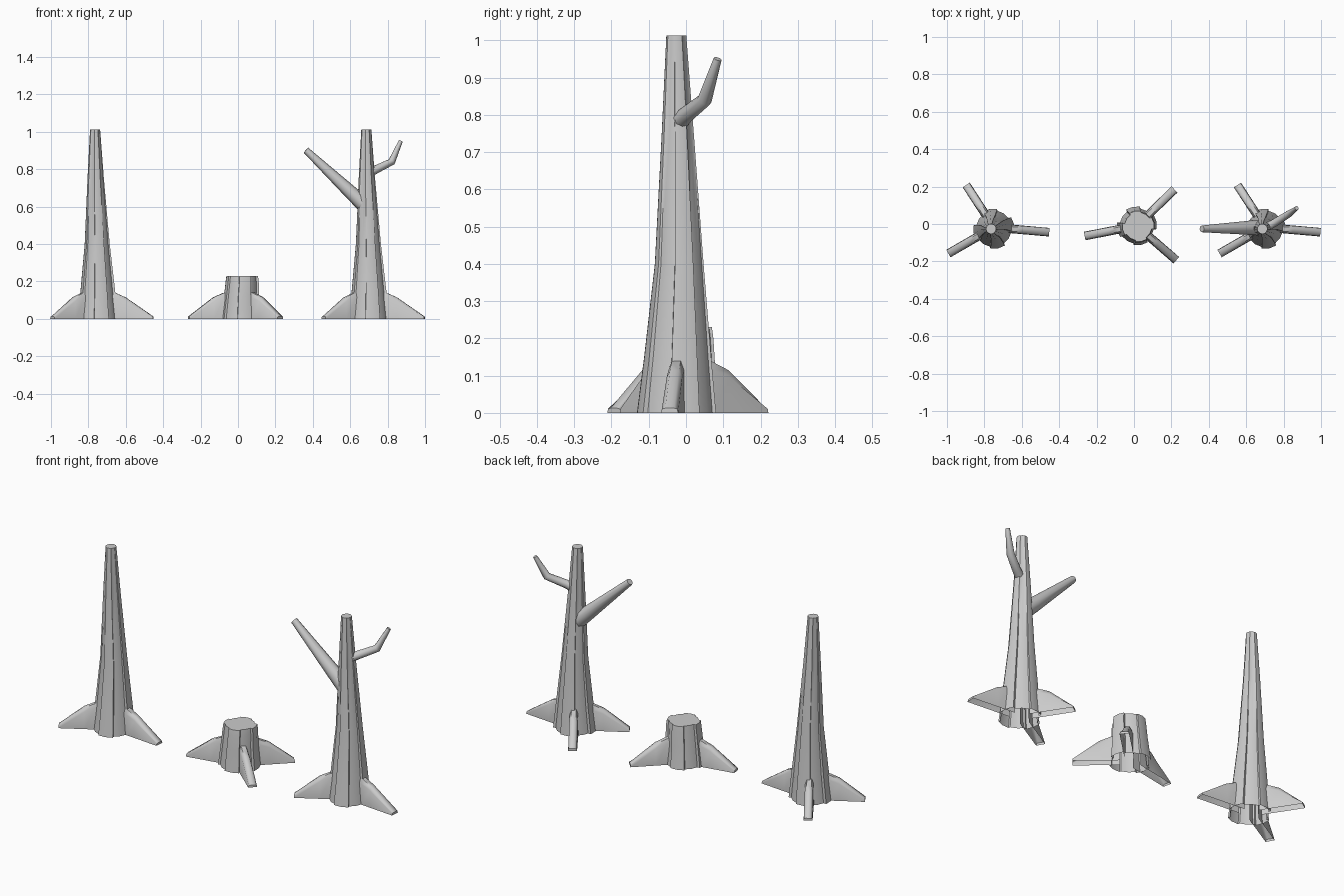
import bpy
from math import sin, cos, radians, tau
from mathutils import Vector

if "Cube" in bpy.data.objects:
    bpy.data.objects.remove(bpy.data.objects["Cube"])


def loft(name, rings, cap_start=False, cap_end=True, closed=True):
    """Skin a list of equally sized point rings."""
    n = len(rings[0])
    verts = [tuple(p) for r in rings for p in r]
    faces = []
    for k in range(len(rings) - 1):
        for i in range(n if closed else n - 1):
            j = (i + 1) % n
            faces.append((k*n + i, k*n + j, (k+1)*n + j, (k+1)*n + i))
    if cap_start:
        faces.append(tuple(reversed(range(n))))
    if cap_end:
        faces.append(tuple(range((len(rings)-1)*n, len(rings)*n)))
    me = bpy.data.meshes.new(name)
    me.from_pydata(verts, [], faces)
    ob = bpy.data.objects.new(name, me)
    bpy.context.collection.objects.link(ob)
    bpy.ops.object.select_all(action='DESELECT')
    ob.select_set(True)
    bpy.context.view_layer.objects.active = ob
    bpy.ops.object.mode_set(mode='EDIT')
    bpy.ops.mesh.select_all(action='SELECT')
    bpy.ops.mesh.normals_make_consistent(inside=False)
    bpy.ops.object.mode_set(mode='OBJECT')
    bpy.ops.object.shade_smooth_by_angle(angle=radians(48))
    return ob


# trunk skin: eight bark strips at stepped depths, bottom left open
STEPS = [1.06, 0.93, 1.02, 0.90, 1.05, 0.94, 1.03, 0.91]


def trunk(name, levels):
    rings = []
    for z, cx, cy, r, bark in levels:
        ring = []
        for s, step in enumerate(STEPS):
            k = r * (1 + (step - 1) * bark)
            for off in (-21.5, 0, 21.5):
                a = radians(s * 45 + 12 + off)
                ring.append((cx + k * cos(a), cy + k * sin(a), z))
        rings.append(ring)
    return loft(name, rings)


# buttress root: rounded fin sloping down to the ground, underside open
def root(name, cx, cy, angle, length):
    a = radians(angle)
    d, side = Vector((cos(a), sin(a), 0)), Vector((-sin(a), cos(a), 0))
    rings = []
    for r, h in ((0.05, 0.15), (0.095, 0.143), (0.15, 0.118), (length, 0.013)):
        sect = ((-0.023, 0), (-0.021, 0.8), (-0.012, 0.97),
                (0.012, 0.97), (0.021, 0.8), (0.023, 0))
        rings.append([Vector((cx, cy, 0)) + d * r + side * w + Vector((0, 0, h * t))
                      for w, t in sect])
    return loft(name, rings, closed=False)


# branch: tapered tube along a path of (point, radius)
def branch(name, path, sides=8):
    pts = [Vector(p) for p, _ in path]
    rings = []
    for i, (p, r) in enumerate(path):
        t = (pts[min(i+1, len(pts)-1)] - pts[max(i-1, 0)]).normalized()
        u = t.cross(Vector((0, 1, 0))).normalized()
        v = t.cross(u)
        rings.append([pts[i] + (u * cos(tau*k/sides) + v * sin(tau*k/sides)) * r
                      for k in range(sides)])
    return loft(name, rings, cap_start=True)


# two tall trees sharing one shape
for label, x in (("left", -0.75), ("right", 0.70)):
    trunk(label + "_trunk", [
        (0.0, x, -0.025, 0.105, 1), (0.15, x, -0.022, 0.089, 1),
        (0.4, x - 0.003, -0.018, 0.065, 0.8), (0.75, x - 0.011, -0.022, 0.043, 0.6),
        (1.013, x - 0.014, -0.026, 0.027, 0.2)])
    for i, (ang, ln) in enumerate(((-5, 0.298), (123, 0.27), (210, 0.28))):
        root(f"{label}_root_{i}", x, -0.018, ang, ln)

# low stump
trunk("stump", [(0.0, 0.015, -0.01, 0.102, 1), (0.12, 0.018, -0.012, 0.09, 1),
                (0.2, 0.022, -0.012, 0.085, 1), (0.23, 0.022, -0.012, 0.081, 1)])
for i, (ang, ln) in enumerate(((44, 0.28), (-41, 0.28), (191, 0.284))):
    root(f"stump_root_{i}", 0.015, -0.01, ang, ln)

# branches of the right tree
branch("long_branch", [((0.68, -0.02, 0.605), 0.042), ((0.62, -0.02, 0.66), 0.038),
                       ((0.363, -0.026, 0.902), 0.018)])
branch("bent_branch", [((0.70, -0.02, 0.78), 0.025), ((0.74, 0.0, 0.80), 0.022),
                       ((0.822, 0.05, 0.84), 0.02), ((0.87, 0.085, 0.95), 0.011)])
